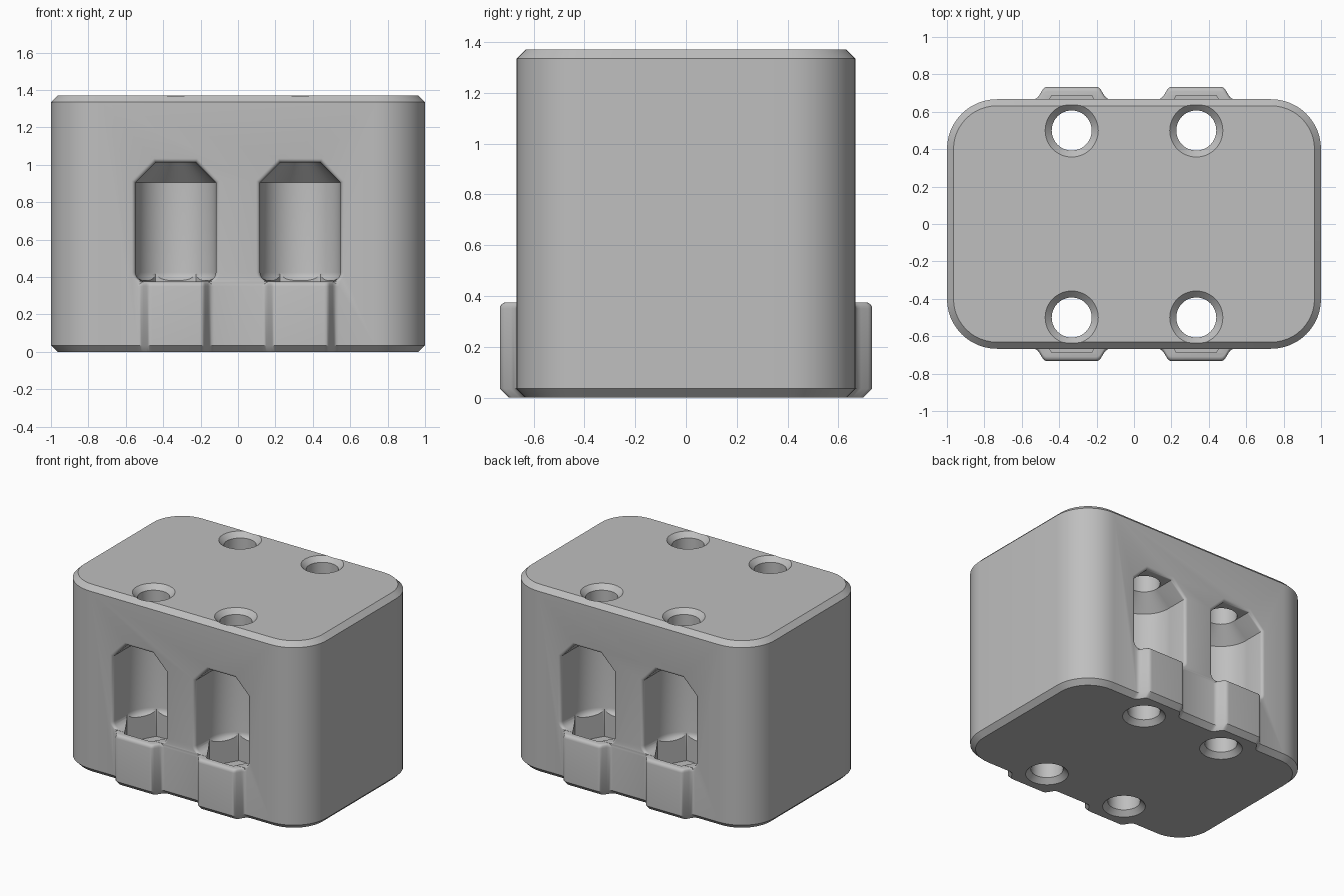
import bpy, bmesh
from math import sin, cos, pi, radians

old = bpy.data.objects.get("Cube")
if old:
    bpy.data.objects.remove(old)

W, D, H = 1.0, 0.667, 1.37      # half width, half depth, height
CH = 0.035                      # chamfer
HX, HY = 0.333, 0.5             # bolt positions
HOLE, BORE = 0.107, 0.215       # bolt hole and head recess radii
FLOOR, SHOULDER = 0.375, 0.905

grey = bpy.data.materials.new("light_grey")
grey.use_nodes = True
COLOUR = (0.52, 0.52, 0.52, 1)
grey.diffuse_color = COLOUR
grey.node_tree.nodes["Principled BSDF"].inputs["Base Color"].default_value = COLOUR


def loft(name, rings):
    """Closed solid through a list of equal-length rings of points."""
    bm = bmesh.new()
    loops = [[bm.verts.new(p) for p in ring] for ring in rings]
    n = len(loops[0])
    for a, b in zip(loops, loops[1:]):
        for i in range(n):
            j = (i + 1) % n
            bm.faces.new((a[i], a[j], b[j], b[i]))
    bm.faces.new(loops[0])
    bm.faces.new(loops[-1])
    bmesh.ops.recalc_face_normals(bm, faces=bm.faces)
    mesh = bpy.data.meshes.new(name)
    bm.to_mesh(mesh)
    bm.free()
    mesh.materials.append(grey)
    obj = bpy.data.objects.new(name, mesh)
    bpy.context.collection.objects.link(obj)
    return obj


def arc(cx, cy, r, start, end, steps):
    return [(cx + r * cos(radians(start + (end - start) * i / steps)),
             cy + r * sin(radians(start + (end - start) * i / steps)))
            for i in range(steps + 1)]


def circle(x, y, z, r, n, turn=0):
    return [(x + r * cos(turn + 2 * pi * i / n), y + r * sin(turn + 2 * pi * i / n), z)
            for i in range(n)]


def block_ring(z, inset):
    r, pts = 0.267, []
    for k, (sx, sy) in enumerate([(1, 1), (-1, 1), (-1, -1), (1, -1)]):
        pts += arc(sx * (W - r), sy * (D - r), r - inset, 90 * k, 90 * k + 90, 12)
    return [(x, y, z) for x, y in pts]


def pad_ring(x, side, z, inset):
    """Hexagonal bulge outline with a soft outer corner and a flared foot."""
    half = [(0.21, 0.60), (0.21, 0.666), (0.193, 0.670), (0.182, 0.677), (0.173, 0.689),
            (0.156, 0.717), (0.149, 0.726), (0.139, 0.732), (0.127, 0.733)]
    pts = half + [(-px, py) for px, py in reversed(half)]
    return [(x + px, side * (py - inset), z) for px, py in pts]


def slot_ring(x, y, grow):
    """Window outline: rounded bottom, tapered top."""
    w, t = BORE - 0.0005 + grow, grow * 0.414
    base = FLOOR + 0.001
    half = arc(w - 0.05, base + 0.05, 0.05, -90, 0, 6)
    half += [(w, SHOULDER + t), (HOLE + t, SHOULDER + BORE - HOLE + grow)]
    pts = half + [(-px, pz) for px, pz in reversed(half)]
    return [(x + px, y, pz) for px, pz in pts]


def combine(target, tool, operation):
    mod = target.modifiers.new("cut", "BOOLEAN")
    mod.operation, mod.solver, mod.object = operation, "EXACT", tool
    bpy.context.view_layer.objects.active = target
    bpy.ops.object.modifier_apply(modifier=mod.name)
    bpy.data.objects.remove(tool)


# Chamfered rounded block
block = loft("mounting_block", [block_ring(0, CH), block_ring(CH, 0),
                                block_ring(H - CH, 0), block_ring(H, CH)])

places = [(sx * HX, side) for sx in (-1, 1) for side in (-1, 1)]

# Bulges around the nut pockets
for x, side in places:
    rings = [pad_ring(x, side, 0, CH), pad_ring(x, side, CH, 0)]
    rings += [pad_ring(x, side, FLOOR - 0.025 + h, 0.025 - d)
              for d, h in arc(0, 0, 0.025, 0, 90, 4)]
    combine(block, loft("nut_bulge", rings), "UNION")

for x, side in places:
    y = side * HY
    # Bolt hole, domed head recess and both countersinks
    profile = [(HOLE + CH + 0.01, -0.01), (HOLE, CH), (HOLE, FLOOR)]
    profile += arc(BORE - 0.05, FLOOR + 0.05, 0.05, -90, 0, 6)
    profile += [(BORE, SHOULDER), (HOLE, SHOULDER + BORE - HOLE),
                (HOLE, H - CH), (HOLE + CH + 0.01, H + 0.01)]
    combine(block, loft("bore", [circle(x, y, z, r, 48) for r, z in profile]), "DIFFERENCE")

    # Access window with softened rim
    flare = 0.022
    rings = [slot_ring(x, y, 0)]
    rings += [slot_ring(x, side * (D - flare + dy), flare - g)
              for g, dy in arc(0, 0, flare, 0, 90, 5)]
    rings.append(slot_ring(x, side * 0.8, flare))
    combine(block, loft("window", rings), "DIFFERENCE")

    # Hexagonal nut pocket in the recess floor
    combine(block, loft("nut_pocket", [circle(x, y, FLOOR - 0.16, 0.215, 6),
                                       circle(x, y, FLOOR + 0.04, 0.215, 6)]), "DIFFERENCE")

bpy.ops.object.select_all(action="DESELECT")
block.select_set(True)
bpy.context.view_layer.objects.active = block
bpy.ops.object.shade_smooth_by_angle(angle=radians(32))
